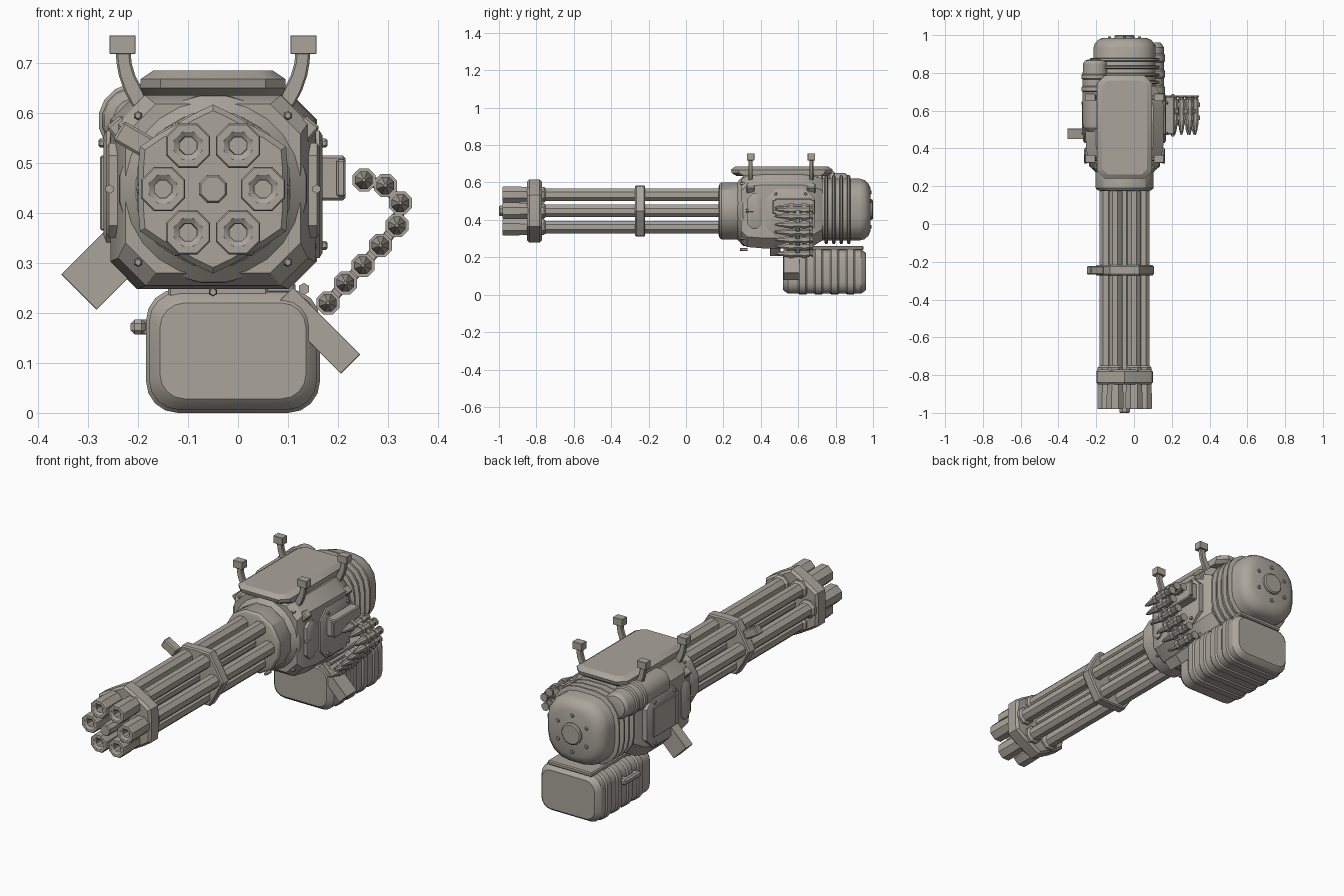
import bpy, bmesh
from math import sin, cos, pi, radians, atan2
from mathutils import Matrix, Vector

CX, CZ = -0.05, 0.448   # barrel axis

# Dull warm gunmetal for every part
metal = bpy.data.materials.new("gunmetal")
metal.diffuse_color = (0.40, 0.375, 0.33, 1)


def finish(bm, name, angle=30):
    bmesh.ops.recalc_face_normals(bm, faces=bm.faces)
    me = bpy.data.meshes.new(name)
    bm.to_mesh(me)
    bm.free()
    me.materials.append(metal)
    ob = bpy.data.objects.new(name, me)
    bpy.context.collection.objects.link(ob)
    bpy.ops.object.select_all(action='DESELECT')
    ob.select_set(True)
    bpy.context.view_layer.objects.active = ob
    bpy.ops.object.shade_smooth_by_angle(angle=radians(angle))
    return ob


def loft(name, sections, axis='y', angle=30):
    """Skin matching outlines given as (position on axis, [(a, b), ...])."""
    place = {'x': lambda t, a, b: (t, a, b), 'y': lambda t, a, b: (a, t, b),
             'z': lambda t, a, b: (a, b, t)}[axis]
    bm = bmesh.new()
    rings = [[bm.verts.new(place(t, *p)) for p in pts] for t, pts in sections]
    n = len(rings[0])
    for r, s in zip(rings, rings[1:]):
        for i in range(n):
            bm.faces.new((r[i], r[(i + 1) % n], s[(i + 1) % n], s[i]))
    bm.faces.new(rings[0])
    bm.faces.new(rings[-1][::-1])
    return finish(bm, name, angle)


def circle(cx, cz, r, n, turn=0.0):
    return [(cx + r * cos(turn + 2 * pi * i / n), cz + r * sin(turn + 2 * pi * i / n)) for i in range(n)]


def turned(name, cx, cz, profile, n=8, axis='y', angle=30):
    return loft(name, [(t, circle(cx, cz, r, n, pi / n)) for t, r in profile], axis, angle)


def chamfered(a0, a1, b0, b1, c):
    return [(a0 + c, b0), (a1 - c, b0), (a1, b0 + c), (a1, b1 - c),
            (a1 - c, b1), (a0 + c, b1), (a0, b1 - c), (a0, b0 + c)]


def rounded(cx, cz, hw, hh, r, k=4):
    pts = []
    for q, (sx, sz) in enumerate(((1, 1), (-1, 1), (-1, -1), (1, -1))):
        for i in range(k + 1):
            a = (q + i / k) * pi / 2
            pts.append((cx + sx * (hw - r) + r * cos(a), cz + sz * (hh - r) + r * sin(a)))
    return pts


def box(name, loc, size, roty=0.0, bevel=0.005):
    bm = bmesh.new()
    bmesh.ops.create_cube(bm, size=1)
    bmesh.ops.scale(bm, vec=size, verts=bm.verts)
    if bevel:
        bmesh.ops.bevel(bm, geom=bm.edges[:], offset=bevel, segments=1, affect='EDGES')
    bmesh.ops.transform(bm, matrix=Matrix.Translation(loc) @ Matrix.Rotation(radians(roty), 4, 'Y'), verts=bm.verts)
    return finish(bm, name)


# Barrels with thick muzzles and recessed bores
for i in range(6):
    a = i * pi / 3
    x, z = CX + 0.1 * cos(a), CZ + 0.1 * sin(a)
    turned(f"barrel_{i}", x, z, [(-0.93, 0.018), (-0.972, 0.019), (-0.98, 0.03), (-0.98, 0.045), (-0.976, 0.048),
                                 (-0.90, 0.048), (-0.88, 0.046), (-0.76, 0.046), (-0.75, 0.036), (0.22, 0.036)])
turned("centre_barrel", CX, CZ, [(-1.0, 0.026), (-0.995, 0.03), (-0.95, 0.03), (0.22, 0.03)])


# Barrel clamps
def star(tip, flat, valley, turn):
    radii = (tip, valley, flat, valley)
    return lambda s: [(CX + s * radii[k % 4] * cos(turn + k * pi / 12), CZ + s * radii[k % 4] * sin(turn + k * pi / 12))
                      for k in range(24)]


f = star(0.169, 0.155, 0.149, pi / 6)
f = star(0.169, 0.149, 0.155, pi / 6)
loft("front_clamp", [(-0.85, f(.93)), (-0.838, f(1)), (-0.782, f(1)), (-0.77, f(.93))])
m = star(0.155, 0.137, 0.14, 0)
loft("middle_clamp", [(-0.272, m(.96)), (-0.265, m(1)), (-0.225, m(1)), (-0.218, m(.96))])
box("clamp_tab", (-0.205, -0.245, 0.545), (0.08, 0.045, 0.045), 30)

# Front shroud and flange
turned("barrel_shroud", CX, CZ, [(0.175, 0.135), (0.18, 0.15), (0.19, 0.158), (0.28, 0.158), (0.3, 0.15)], 12)
turned("front_flange", CX, CZ, [(0.275, 0.155), (0.305, 0.188), (0.315, 0.19), (0.34, 0.19)], 24)


# Receiver body
def body(hw, z0, z1, c):
    return chamfered(CX - hw, CX + hw, z0, z1, c)


loft("receiver", [(0.295, body(0.175, 0.28, 0.618, 0.06)), (0.325, body(0.19, 0.255, 0.635, 0.055)),
                  (0.41, body(0.205, 0.248, 0.642, 0.055)), (0.62, body(0.208, 0.248, 0.642, 0.055)),
                  (0.68, body(0.195, 0.26, 0.635, 0.06)), (0.73, body(0.165, 0.29, 0.62, 0.06))])
for dx in (-1, 1):
    for dz in (-1, 1):
        turned("corner_bolt", CX + dx * 0.15, CZ + dz * 0.147, [(0.29, 0.006), (0.295, 0.009), (0.36, 0.009)], 6)
    turned("side_bolt", CX + dx * 0.207, CZ, [(0.32, 0.009), (0.36, 0.009)], 6)
turned("lower_bolt", CX, 0.242, [(0.288, 0.007), (0.30, 0.009), (0.33, 0.009)], 6)

# Top cover plate
loft("top_cover", [(0.635, chamfered(-0.19, 0.09, 0.27, 0.76, 0.04)), (0.65, chamfered(-0.195, 0.095, 0.245, 0.78, 0.04)),
                   (0.668, chamfered(-0.195, 0.095, 0.24, 0.785, 0.04)), (0.685, chamfered(-0.17, 0.07, 0.262, 0.76, 0.03))], 'z')

# Four curved mounting arms with end blocks
arm = [(0.565, 0.092, 0.06), (0.595, 0.117, 0.056), (0.62, 0.142, 0.046), (0.645, 0.159, 0.038),
       (0.675, 0.172, 0.033), (0.70, 0.178, 0.03), (0.725, 0.18, 0.03)]   # height, offset, width
for s, side in ((-1, "left"), (1, "right")):
    for y, end in ((0.345, "front"), (0.67, "rear")):
        loft(f"{side}_{end}_arm", [(z, chamfered(CX + s * d - w / 2, CX + s * d + w / 2, y - 0.011, y + 0.011, 0.004))
                                   for z, d, w in arm], 'z')
        box(f"{side}_{end}_arm_block", (CX + s * 0.181, y, 0.737), (0.052, 0.04, 0.037), 0, 0.001)
        box(f"{side}_{end}_arm_bracket", (CX + s * 0.183, y, 0.565), (0.04, 0.045, 0.05), s * 40)

# Side panels
for s, side in ((-1, "left"), (1, "right")):
    X = lambda d: CX + s * d
    for part, p, d in (("panel", (0.43, 0.69, 0.31, 0.565, 0.05), 0.213), ("front_panel", (0.33, 0.405, 0.35, 0.54, 0.025), 0.208)):
        y0, y1, z0, z1, c = p
        loft(f"{side}_{part}", [(X(0.18), chamfered(*p)), (X(d), chamfered(*p)),
                                (X(d + 0.006), chamfered(y0 + .01, y1 - .01, z0 + .01, z1 - .01, c - .004))], 'x')
    for y in (0.48, 0.64):
        for z in (0.335, 0.54):
            turned(f"{side}_panel_bolt", y, z, [(X(0.21), 0.009), (X(0.226), 0.009), (X(0.229), 0.006)], 6, 'x')
box("left_raised_plate", (-0.27, 0.56, 0.44), (0.012, 0.18, 0.15), 0, 0.003)

# Feed inlet on the right
box("feed_inlet", (0.18, 0.575, 0.47), (0.07, 0.2, 0.09))
box("feed_inlet_rim", (0.206, 0.575, 0.47), (0.018, 0.225, 0.075), 0, 0.004)

# Rear motor: rounded housing, cooling ribs, end cap
R = lambda hw, r: rounded(CX, 0.455, hw, hw, r)
loft("motor_housing", [(0.68, R(0.165, 0.12)), (0.93, R(0.165, 0.12)), (0.955, R(0.158, 0.118)), (0.975, R(0.14, 0.112)),
                       (0.986, R(0.115, 0.1))], angle=35)
for i, y in enumerate((0.75, 0.79, 0.83, 0.87)):
    loft(f"motor_rib_{i}", [(y - 0.01, R(0.175, 0.13)), (y - 0.005, R(0.184, 0.135)), (y + 0.005, R(0.184, 0.135)), (y + 0.01, R(0.175, 0.13))])
turned("motor_hub", CX, 0.455, [(0.97, 0.055), (0.995, 0.055), (1.0, 0.048)], 16)
for i in range(6):
    a = (i + 0.5) * pi / 3
    turned("motor_bolt", CX + 0.092 * cos(a), 0.455 + 0.092 * sin(a), [(0.975, 0.01), (0.99, 0.01), (0.993, 0.007)], 6)

# Canister at the upper left
turned("canister", -0.205, 0.585, [(0.49, 0.045), (0.51, 0.064), (0.53, 0.068), (0.70, 0.068), (0.705, 0.075), (0.725, 0.075), (0.73, 0.068),
                                   (0.765, 0.068), (0.77, 0.075), (0.79, 0.075), (0.795, 0.068), (0.85, 0.066), (0.865, 0.055), (0.87, 0.04)], 16)

# Ammunition box with raised bands
B = lambda d: rounded(-0.01, 0.124, 0.168 - d, 0.118 - d, 0.06 - d * 0.5)
ammo = [(0.518, B(0.022)), (0.525, B(0.014)), (0.545, B(0)), (0.59, B(0))]
for y in (0.6, 0.685, 0.77, 0.855):
    ammo += [(y, B(0)), (y + 0.008, B(-0.006)), (y + 0.04, B(-0.006)), (y + 0.048, B(0))]
ammo += [(0.935, B(0)), (0.955, B(0.012)), (0.962, B(0.02))]
loft("ammo_box", ammo)
box("ammo_box_lid_rail", (-0.01, 0.76, 0.25), (0.25, 0.38, 0.022))
box("ammo_box_mount", (-0.04, 0.6, 0.25), (0.2, 0.12, 0.05))
box("latch_bar", (-0.2, 0.73, 0.172), (0.03, 0.13, 0.03), 0, 0.008)
for y in (0.69, 0.77):
    box("latch_foot", (-0.187, y, 0.172), (0.035, 0.022, 0.03), 0, 0.003)
turned("box_hinge_pin", 0.132, 0.248, [(0.54, 0.012), (0.66, 0.012)], 6)

# Feed chute on the right and ejection chute on the left
box("feed_chute", (0.158, 0.565, 0.165), (0.19, 0.085, 0.055), 45, 0.001)
box("ejection_chute", (-0.26, 0.477, 0.3), (0.165, 0.055, 0.1), -45, 0.001)

# Ammunition belt: pointed rounds, collars and joining links
belt = [(0.252, 0.466), (0.295, 0.455), (0.325, 0.42), (0.318, 0.375), (0.285, 0.335), (0.25, 0.295), (0.215, 0.26), (0.18, 0.22)]
for i, (x, z) in enumerate(belt):
    turned(f"round_{i}", x, z, [(0.472, 0.003), (0.495, 0.011), (0.52, 0.015), (0.535, 0.019), (0.66, 0.019), (0.663, 0.015),
                                (0.67, 0.015), (0.672, 0.021), (0.68, 0.021)])
    for y in (0.55, 0.62):
        turned(f"link_collar_{i}", x, z, [(y, 0.025), (y + 0.024, 0.025)])
    if i:
        p, q = Vector((belt[i - 1][0], 0, belt[i - 1][1])), Vector((x, 0, z))
        d = q - p
        box(f"belt_link_{i}", ((p + q) / 2) + Vector((0, 0.597, 0)), (d.length, 0.024, 0.022), -atan2(d.z, d.x) * 180 / pi, 0.002)
